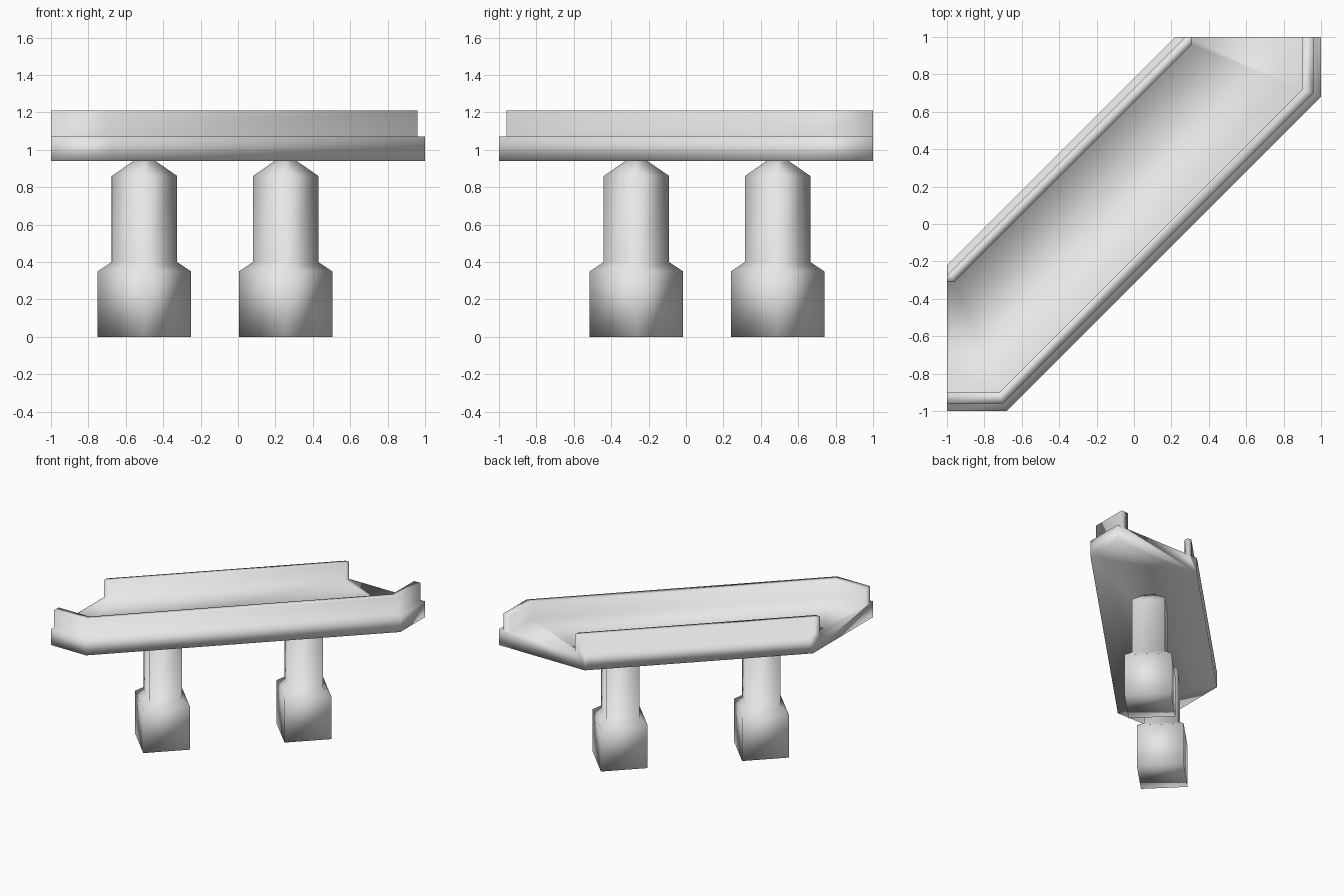
import bpy, bmesh, math

if "Cube" in bpy.data.objects:
    bpy.data.objects.remove(bpy.data.objects["Cube"])

grey = bpy.data.materials.new("light_grey")
grey.diffuse_color = (0.8, 0.8, 0.8, 1)
grey.use_nodes = True
grey.node_tree.nodes["Principled BSDF"].inputs["Base Color"].default_value = grey.diffuse_color


def make(name, rings):
    """Skin a list of closed rings into a capped, smooth solid."""
    bm = bmesh.new()
    loops = [[bm.verts.new(p) for p in ring] for ring in rings]
    for a, b in zip(loops, loops[1:]):
        n = len(a)
        for i in range(n):
            j = (i + 1) % n
            bm.faces.new((a[i], a[j], b[j], b[i]))
    bm.faces.new(loops[0])
    bm.faces.new(loops[-1])
    bmesh.ops.recalc_face_normals(bm, faces=bm.faces)
    for f in bm.faces:
        f.smooth = True
    me = bpy.data.meshes.new(name)
    bm.to_mesh(me)
    bm.free()
    ob = bpy.data.objects.new(name, me)
    bpy.context.collection.objects.link(ob)
    me.materials.append(grey)
    return ob


# Diagonal track: one U-shaped section, swept over four stations
BOT, FLOOR, TOP = 0.94, 1.07, 1.21


def section(outer, wall_o, wall_i, far_i, far_o, far_edge):
    return [(*p, z) for p, z in (
        (outer, BOT), (outer, FLOOR), (wall_o, FLOOR), (wall_o, TOP),
        (wall_i, TOP), (wall_i, FLOOR), (far_i, FLOOR), (far_i, TOP),
        (far_o, TOP), (far_o, FLOOR), (far_edge, FLOOR), (far_edge, BOT))]


end = section((-1, -1), (-1, -0.96), (-1, -0.9),
              (-1, -0.31), (-1, -0.275), (-1, -0.22))
bend = section((-0.68, -1), (-0.7, -0.96), (-0.72, -0.9),
               (-0.96, -0.31), (-0.985, -0.26), (-0.985, -0.205))


def mirrored(sec):
    # reflect across the diagonal y = -x
    return [(-y, -x, z) for x, y, z in sec]


make("track_deck", [end, bend, mirrored(bend), mirrored(end)])

# Pillars: square posts turned to follow the track, wide foot, tapered head
profile = [(0.25, 0), (0.25, 0.35), (0.175, 0.4), (0.175, 0.86), (0.045, 0.95)]
for name, cx, cy in (("pillar_left", -0.5, -0.265), ("pillar_right", 0.255, 0.49)):
    make(name, [[(cx + r * math.cos(k * math.pi / 2),
                  cy + r * math.sin(k * math.pi / 2), z) for k in range(4)]
                for r, z in profile])
